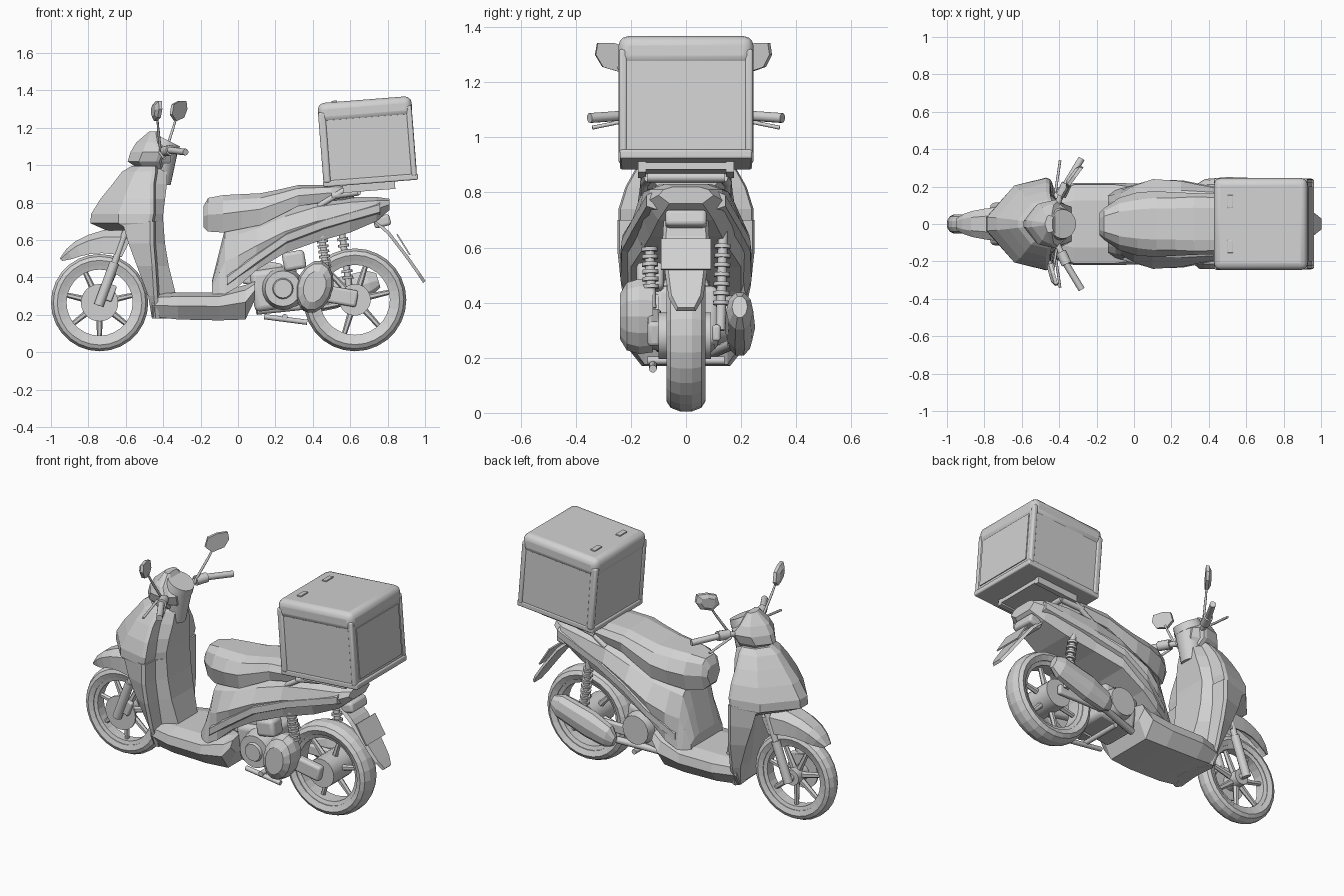
import bpy, bmesh, math
from mathutils import Vector, Matrix

cube = bpy.data.objects.get("Cube")
if cube:
    bpy.data.objects.remove(cube, do_unlink=True)

grey = bpy.data.materials.new("light_grey")
grey.use_nodes = True
grey.diffuse_color = (0.64, 0.64, 0.64, 1)
grey.node_tree.nodes["Principled BSDF"].inputs["Base Color"].default_value = grey.diffuse_color


def finish(name, bm, bevel=0, smooth=False):
    bmesh.ops.recalc_face_normals(bm, faces=bm.faces)
    mesh = bpy.data.meshes.new(name)
    bm.to_mesh(mesh)
    bm.free()
    mesh.materials.append(grey)
    obj = bpy.data.objects.new(name, mesh)
    bpy.context.collection.objects.link(obj)
    if bevel:
        mod = obj.modifiers.new("rounding", "BEVEL")
        mod.width, mod.segments = bevel, 3
    if smooth:
        bpy.ops.object.select_all(action="DESELECT")
        obj.select_set(True)
        bpy.context.view_layer.objects.active = obj
        bpy.ops.object.shade_smooth_by_angle(angle=math.radians(35))
    return obj


def skin(name, rings, loop=False):
    """Join closed rings of points; cap the ends unless the rings loop."""
    bm = bmesh.new()
    rows = [[bm.verts.new(p) for p in ring] for ring in rings]
    n = len(rows[0])
    pairs = list(zip(rows, rows[1:])) + ([(rows[-1], rows[0])] if loop else [])
    for a, b in pairs:
        for i in range(n):
            j = (i + 1) % n
            bm.faces.new((a[i], a[j], b[j], b[i]))
    if not loop:
        bm.faces.new(rows[0])
        bm.faces.new(rows[-1])
    return finish(name, bm)


def mirrored(half):
    return half + [(x, -y, z) for x, y, z in reversed(half)]


def turns(n):
    return [math.tau * i / n for i in range(n)]


def hull(name, stations):
    """Body lofted along x: x, bottom, top, lower/middle/upper half width."""
    rings = []
    for x, low, top, a, b, c in stations:
        h = top - low
        rings.append(mirrored([(x, a, low), (x, b, low + h * .5),
                               (x, c, low + h * .85), (x, c * .6, top)]))
    return skin(name, rings)


def shield(name, stations, column=.45):
    """Fairing lofted along z: z, nose x, cheek x, wing x, rear x, half width."""
    return skin(name, [mirrored([(nose, w * .15, z), (cheek, w * .84, z), (wing, w, z),
                                 (wing + .02, w * .97, z), (wing + .03, w * (column + .18), z),
                                 (rear, w * column, z)])
                       for z, nose, cheek, wing, rear, w in stations])


def lathe(name, centre, profile, segs=28):
    """Revolve a closed (radius, y) profile about the y axis."""
    cx, cy, cz = centre
    return skin(name, [[(cx + r * math.cos(t), cy + y, cz + r * math.sin(t))
                        for r, y in profile] for t in turns(segs)], loop=True)


def rod(name, start, end, r1, r2=None, sides=12):
    a, b = Vector(start), Vector(end)
    bm = bmesh.new()
    turn = (b - a).to_track_quat("Z", "Y").to_matrix().to_4x4()
    bmesh.ops.create_cone(bm, cap_ends=True, segments=sides, radius1=r1,
                          radius2=r1 if r2 is None else r2, depth=(b - a).length,
                          matrix=Matrix.Translation((a + b) / 2) @ turn)
    return finish(name, bm, smooth=True)


def solid(name, centre, size, turn=Matrix(), bevel=0):
    bm = bmesh.new()
    place = Matrix.Translation(centre) @ turn @ Matrix.Diagonal((*size, 1))
    bmesh.ops.create_cube(bm, size=1, matrix=place)
    return finish(name, bm, bevel, smooth=bevel > 0)


def tilt(degrees, axis="Y"):
    return Matrix.Rotation(math.radians(degrees), 4, axis)


# Wheels: tyre, rim, hub and spokes
def wheel(name, x, z, r, w, spokes):
    lathe(name + "_tyre", (x, 0, z),
          [(r, -w * .3), (r, w * .3), (r * .95, w * .8), (r * .87, w), (r * .76, w * .8),
           (r * .76, -w * .8), (r * .87, -w), (r * .95, -w * .8)])
    lathe(name + "_rim", (x, 0, z), [(r * a, w * b) for a, b in
                                     ((.78, .75), (.68, .6), (.68, -.6), (.78, -.75))])
    rod(name + "_hub", (x, -w, z), (x, w, z), r * .18, sides=16)
    for i, t in enumerate(turns(spokes)):
        d = Vector((math.cos(t + .22), 0, math.sin(t + .22)))
        c = Vector((x, 0, z))
        rod(f"{name}_spoke_{i}", c + d * r * .12, c + d * r * .72, .019, .013, 6)


wheel("front_wheel", -.74, .265, .26, .05, 7)
wheel("rear_wheel", .625, .28, .275, .07, 6)
rod("brake_disc", (-.74, -.065, .265), (-.74, -.055, .265), .1, sides=24)
rod("rear_drum", (.625, -.1, .28), (.625, .09, .28), .085, sides=20)
rod("front_axle", (-.74, -.1, .265), (-.74, .1, .265), .018)

# Front forks and mudguard
for side, s in (("left", 1), ("right", -1)):
    rod(side + "_fork_slider", (-.745, s * .088, .25), (-.66, s * .088, .48), .026)
    rod(side + "_fork_tube", (-.67, s * .088, .45), (-.58, s * .088, .7), .018)
solid("brake_caliper", (-.69, -.075, .32), (.06, .03, .09), tilt(20), bevel=.008)

arc = []
for deg, inner, outer, w in ((132, .3, .318, .03), (122, .275, .337, .055), (112, .268, .352, .07),
                             (100, .265, .367, .082), (87, .265, .388, .092), (73, .27, .41, .1),
                             (64, .27, .42, .1)):
    t = math.radians(deg)
    brow = inner * .3 + outer * .7
    arc.append(mirrored([(-.74 + q * math.cos(t), y, .265 + q * math.sin(t)) for q, y in
                         ((outer - .008, w * .45), (brow - .008, w * .9), (inner, w * .9),
                          (inner, w), (brow, w), (outer, w * .5))]))
skin("front_mudguard", arc)

# Front fairing, leg shield and handlebar cowl
shield("front_fairing", [
    (.65, -.7, -.58, -.48, -.40, .235), (.69, -.79, -.64, -.48, -.40, .245),
    (.74, -.785, -.64, -.47, -.40, .245), (.82, -.735, -.61, -.47, -.39, .22),
    (.9, -.67, -.58, -.47, -.38, .175), (.965, -.62, -.55, -.46, -.38, .13),
    (.995, -.57, -.52, -.46, -.39, .1)])
shield("leg_shield", [
    (.18, -.45, -.46, -.44, -.37, .16), (.3, -.46, -.48, -.45, -.33, .2),
    (.46, -.48, -.54, -.46, -.37, .235), (.58, -.5, -.585, -.47, -.39, .248),
    (.7, -.56, -.62, -.47, -.4, .248)])
shield("handlebar_cowl", [
    (.98, -.53, -.5, -.43, -.38, .07), (1.02, -.59, -.53, -.44, -.36, .11),
    (1.07, -.575, -.51, -.42, -.36, .13), (1.12, -.545, -.49, -.45, -.4, .105),
    (1.18, -.475, -.465, -.46, -.435, .045)], column=.6)
rod("instrument_neck", (-.42, 0, .9), (-.395, 0, 1.1), .06, .078, 20)
rod("instrument_dial", (-.4, 0, 1.095), (-.38, 0, 1.135), .086, .078, 24)

# Handlebars, levers and mirrors
for side, s in (("left", 1), ("right", -1)):
    rod(side + "_handlebar", (-.43, s * .06, 1.06), (-.37, s * .2, 1.08), .016)
    rod(side + "_switch_block", (-.39, s * .15, 1.075), (-.36, s * .215, 1.08), .028)
    rod(side + "_grip", (-.365, s * .21, 1.08), (-.28, s * .35, 1.07), .018)
    rod(side + "_brake_lever", (-.42, s * .17, 1.07), (-.395, s * .34, 1.035), .007)

mirror_outline = ((-.07, -.02), (-.055, .035), (0, .053), (.06, .053), (.068, .01), (.04, -.035), (-.03, -.055))
for side, root, centre, yaw in (("left", (-.385, .14, 1.08), (-.32, .255, 1.29), 54),
                                ("right", (-.415, -.14, 1.08), (-.435, -.265, 1.29), -74)):
    c = Vector(centre)
    knee = c * .6 + Vector(root) * .4
    knee.z = c.z - .09
    rod(side + "_mirror_stem", root, knee, .007)
    rod(side + "_mirror_arm", knee, c, .006)
    turn = tilt(yaw, "Z")
    skin(side + "_mirror", [[c + turn @ Vector((u * k, depth if side == "left" else -depth, v * k))
                             for u, v in mirror_outline]
                            for depth, k in ((-.012, 1), (.006, .98), (.02, .6))])

# Floorboard, body and seat
hull("floorboard", [
    (-.46, .19, .31, .15, .18, .17), (-.32, .175, .32, .16, .22, .21), (-.1, .17, .32, .16, .22, .21),
    (.04, .175, .36, .15, .215, .19), (.09, .28, .38, .15, .2, .18)])
hull("main_body", [
    (-.14, .31, .38, .15, .15, .12), (-.1, .31, .54, .18, .16, .12), (-.07, .31, .66, .19, .165, .13),
    (0, .35, .68, .2, .205, .15), (.1, .44, .70, .2, .24, .17), (.25, .53, .76, .2, .23, .18),
    (.42, .59, .81, .16, .195, .17), (.6, .64, .83, .13, .17, .155), (.74, .70, .83, .1, .145, .13),
    (.81, .76, .82, .06, .1, .08)])
hull("seat", [
    (-.185, .67, .78, .03, .06, .05), (-.16, .645, .825, .06, .085, .07), (-.08, .64, .84, .11, .14, .11),
    (.02, .66, .845, .14, .17, .13), (.12, .68, .85, .16, .175, .14), (.22, .73, .87, .16, .17, .14),
    (.32, .78, .893, .155, .165, .145), (.5, .81, .895, .14, .16, .14), (.62, .82, .88, .1, .13, .1)])
for side, s in (("left", 1), ("right", -1)):
    path = ((-.06, .185, .38), (.1, .23, .5), (.26, .225, .61), (.46, .185, .685), (.76, .135, .77))
    skin(side + "_side_panel", [[(x, s * (y - .04), z - .035), (x, s * (y + .008), z - .02),
                                 (x, s * (y + .008), z + .02), (x, s * (y - .04), z + .045)]
                                for x, y, z in path])

# Tail light, rear mudguard and number plate
solid("tail_light", (.77, 0, .7), (.09, .15, .06), tilt(-15), bevel=.015)
skin("rear_mudguard", [mirrored([(x, w, z), (x + .012, w * .85, z + .012)]) for x, z, w in
                       ((.7, .72, .08), (.8, .63, .085), (.9, .5, .075), (.96, .415, .062), (.99, .37, .035))])
solid("number_plate", (.885, 0, .575), (.008, .18, .13), tilt(-32))

# Engine, drive cover and exhaust
solid("engine_block", (.2, 0, .34), (.25, .24, .22), tilt(-8), bevel=.03)
solid("engine_cylinder", (.13, 0, .42), (.2, .17, .14), tilt(10), bevel=.015)
solid("air_box", (.3, -.13, .49), (.12, .1, .1), tilt(-10), bevel=.02)
rod("crank_cover", (.24, -.1, .34), (.24, -.19, .34), .115, .095, 20)
rod("crank_cap", (.24, -.18, .34), (.24, -.205, .34), .06, .05, 16)
rod("fan_cover", (.22, .1, .34), (.22, .17, .34), .1, .085, 20)
skin("drive_cover", [[(.41 + .1 * k * math.cos(t) + .02 * k * math.sin(t), y, .35 + .14 * k * math.sin(t))
                      for t in turns(14)] for y, k in ((-.12, .95), (-.17, 1), (-.215, .9), (-.24, .6))])
solid("swing_arm", (.49, -.115, .31), (.3, .05, .09), tilt(10), bevel=.015)
solid("left_swing_arm", (.47, .11, .29), (.34, .03, .06), bevel=.01)
rod("exhaust_pipe", (.1, .1, .22), (.38, .17, .25), .02)
muffler = []
for x, z, r in ((.34, .25, .03), (.38, .27, .065), (.5, .31, .08), (.7, .37, .07), (.75, .385, .04)):
    muffler.append([(x - .3 * r * math.sin(t), .195 + .7 * r * math.cos(t), z + r * math.sin(t))
                    for t in turns(10)])
skin("muffler", muffler)
rod("centre_stand", (.14, -.12, .19), (.37, -.12, .16), .014)
rod("stand_cross_bar", (.25, -.14, .19), (.25, .14, .19), .015)


# Rear shock absorbers with coil rings
def shock(name, top, bottom):
    a, b = Vector(top), Vector(bottom)
    rod(name + "_damper", a, b, .018)
    step = (b - a).normalized() * .007
    for i in range(7):
        p = a.lerp(b, .2 + i * .09)
        rod(f"{name}_coil_{i}", p - step, p + step, .03)


shock("right_shock", (.44, -.135, .68), (.48, -.125, .38))
shock("left_shock", (.55, .135, .68), (.6, .125, .3))

# Luggage carrier
lean = tilt(-4.5)
solid("carrier_plate", (.7, 0, .885), (.28, .34, .025), lean)
rod("grab_rail", (.64, -.14, .855), (.64, .14, .855), .018)
for s in (1, -1):
    rod("carrier_strut", (.43, s * .15, .78), (.62, s * .15, .9), .015)
    rod("grab_rail_arm", (.5, s * .15, .835), (.64, s * .135, .855), .018)
    solid("carrier_rail", (.7, s * .16, .885), (.28, .03, .045), lean)

# Delivery box, tilted slightly up at the rear
origin = Vector((.692, 0, 1.132))


def case(name, at, size, bevel=0):
    return solid(name, origin + lean @ Vector(at), size, lean, bevel)


case("box_tub", (0, 0, -.03), (.49, .475, .37), .02)
case("box_lid", (0, 0, .164), (.503, .49, .11), .036)
case("box_base", (0, 0, -.213), (.508, .48, .034), .008)
for s in (1, -1):
    case("box_front_post", (-.232, s * .228, -.02), (.04, .034, .38), .012)
    case("box_rear_post", (.234, s * .228, -.02), (.03, .03, .38), .01)
    case("box_lid_hinge", (-.16, s * .12, .22), (.03, .07, .012), .003)
case("box_rear_panel", (.246, 0, -.03), (.008, .4, .3))
